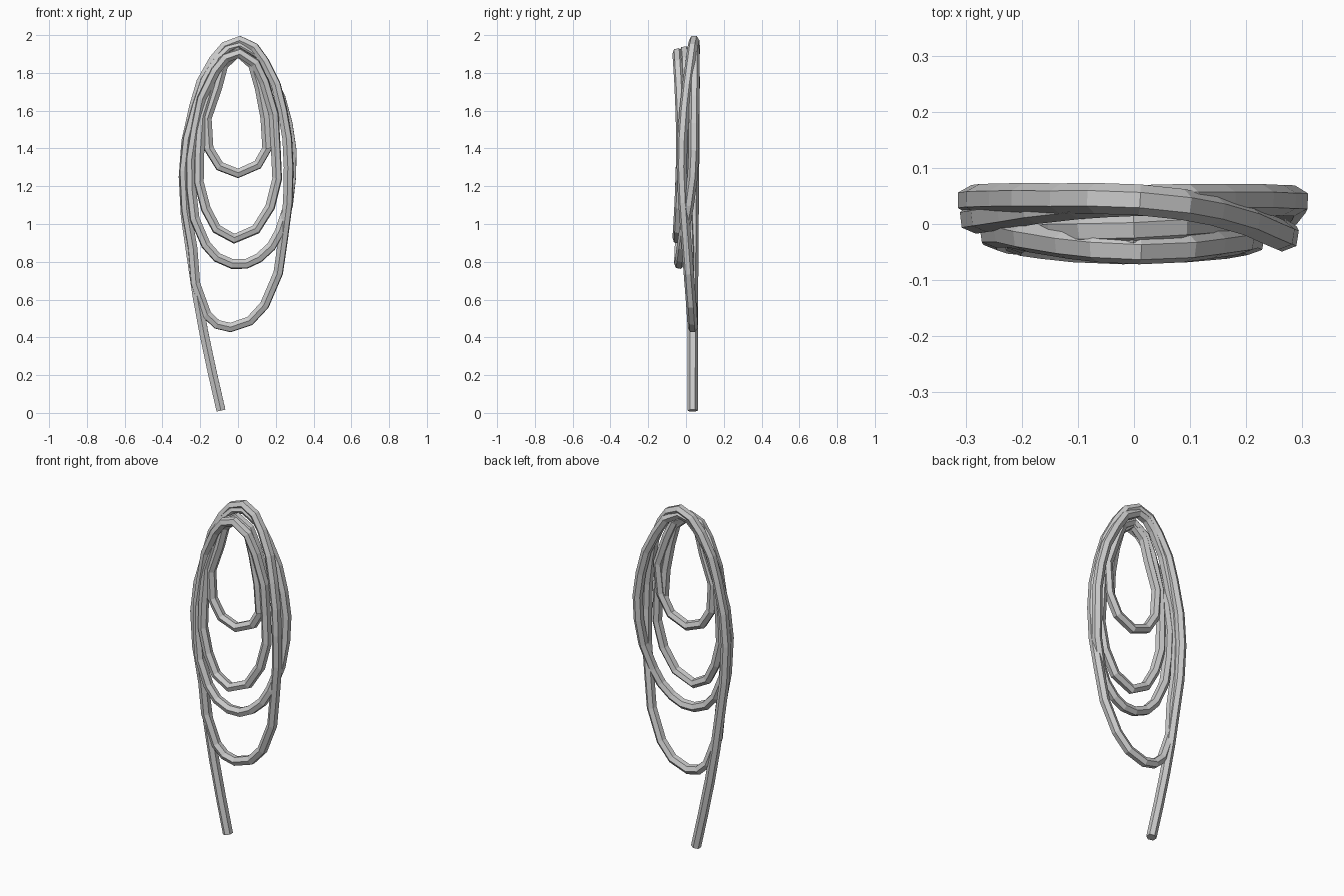
import bpy

# Centre line of the hose, from the hanging free end to the inner end
path = [
    # free end rising on the left, over the top
    (-.09, .035, .012), (-.18, .036, .42), (-.248, .038, .83), (-.29, .042, 1.25),
    (-.235, .045, 1.62), (-.13, .045, 1.87), (0.01, .043, 1.972),
    # longest loop
    (.14, .025, 1.86), (.235, -.008, 1.6), (.268, -.022, 1.3), (.24, .0, .93),
    (.14, .028, .57), (-.04, .036, .452), (-.165, .034, .52), (-.24, .02, .87),
    (-.285, .01, 1.28), (-.22, .02, 1.62), (-.1, .036, 1.88), (.01, .042, 1.945),
    # second loop, widest on the right
    (.16, .044, 1.8), (.265, .042, 1.53), (.283, .035, 1.25), (.22, -.01, .96),
    (.11, -.03, .82), (-.03, -.036, .788), (-.17, -.032, .89), (-.247, -.02, 1.18),
    (-.225, -.015, 1.5), (-.12, -.035, 1.81), (.01, -.045, 1.905),
    # third loop
    (.14, -.035, 1.75), (.2, -.025, 1.4), (.17, -.035, 1.09), (-.02, -.045, .922),
    (-.17, -.035, 1.08), (-.205, -.025, 1.37), (-.13, -.01, 1.76), (0, -.008, 1.915),
    # innermost loop
    (.12, .0, 1.77), (.165, -.005, 1.42), (0, -.012, 1.268), (-.155, -.015, 1.4),
    (-.11, -.012, 1.72), (0, -.015, 1.905), (.115, -.02, 1.72), (.155, -.015, 1.4),
]

curve = bpy.data.curves.new("hose_path", 'CURVE')
curve.dimensions = '3D'
curve.resolution_u = 2
curve.bevel_depth = .0275
curve.bevel_resolution = 1      # six-sided section
curve.use_fill_caps = True

spline = curve.splines.new('BEZIER')
spline.bezier_points.add(len(path) - 1)
for point, co in zip(spline.bezier_points, path):
    point.co = co
    point.handle_left_type = point.handle_right_type = 'AUTO'
spline.use_smooth = False

# Turn the swept curve into a flat-shaded mesh
hose = bpy.data.objects.new("coiled_hose", curve)
bpy.context.collection.objects.link(hose)
bpy.context.view_layer.objects.active = hose
hose.select_set(True)
bpy.ops.object.convert(target='MESH')
bpy.context.object.name = "coiled_hose"
bpy.ops.object.shade_flat()
